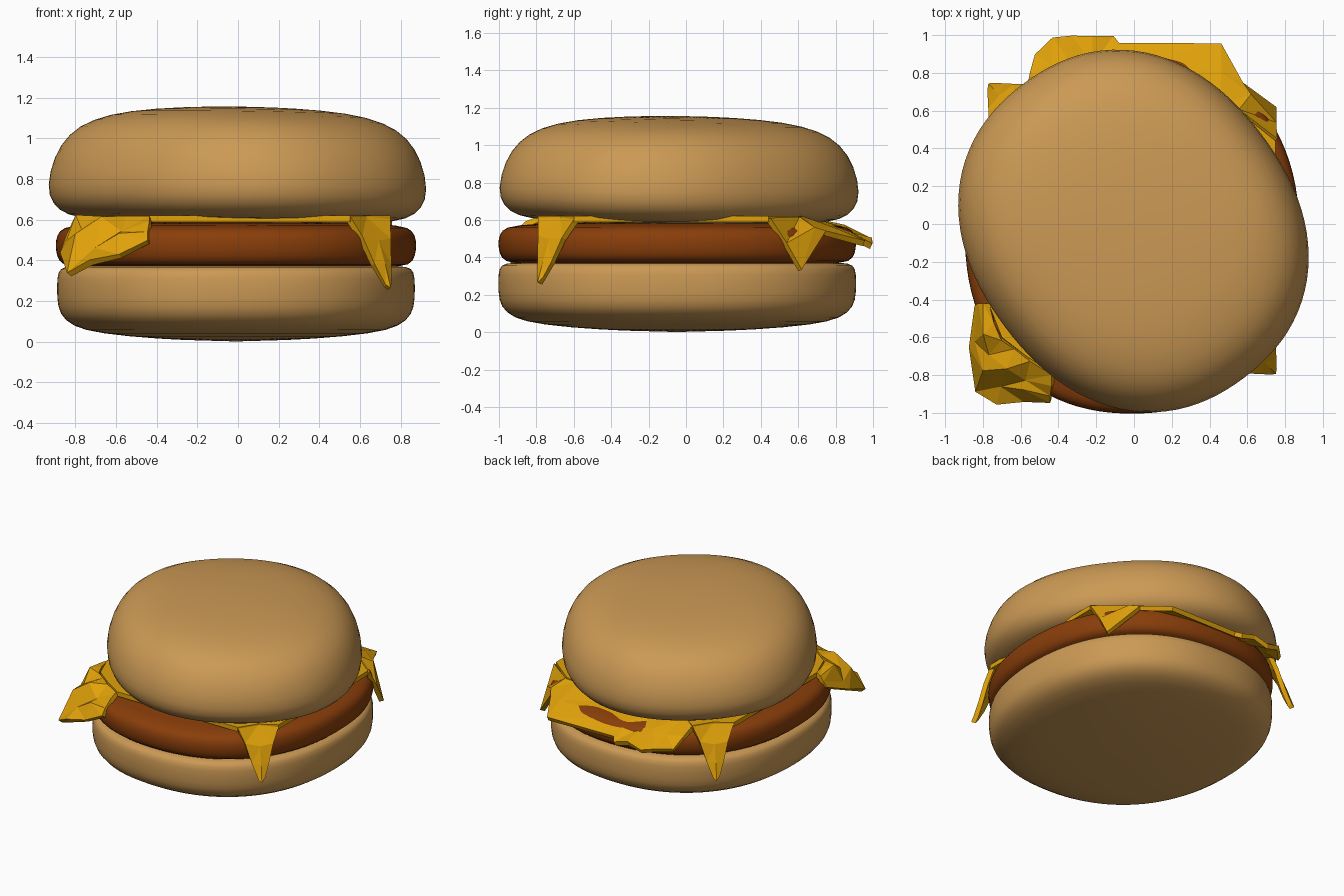
import bpy, bmesh, math
from mathutils import Matrix, Vector

if "Cube" in bpy.data.objects:
    bpy.data.objects.remove(bpy.data.objects["Cube"])


def material(name, rgb):
    m = bpy.data.materials.new(name)
    m.diffuse_color = (*rgb, 1)
    m.use_nodes = True
    m.node_tree.nodes["Principled BSDF"].inputs["Base Color"].default_value = m.diffuse_color
    return m


BUN = material("bun_crust", (0.6, 0.32, 0.09))
MEAT = material("grilled_meat", (0.25, 0.048, 0.003))
CHEESE = material("melted_cheese", (0.75, 0.36, 0.003))


def finish(name, bm, mat):
    bmesh.ops.remove_doubles(bm, verts=bm.verts, dist=0.0005)
    bmesh.ops.recalc_face_normals(bm, faces=bm.faces)
    me = bpy.data.meshes.new(name)
    bm.to_mesh(me)
    bm.free()
    me.materials.append(mat)
    ob = bpy.data.objects.new(name, me)
    bpy.context.collection.objects.link(ob)
    return ob


def oval(name, profile, rx, ry, centre, angle, mat, power=2.24, segs=48):
    """Revolve a (radius fraction, z) profile into a slightly squarish oval."""
    bm = bmesh.new()
    vs = [bm.verts.new((r, 0, z)) for r, z in profile]
    es = [bm.edges.new(p) for p in zip(vs, vs[1:])]
    bmesh.ops.spin(bm, geom=vs + es, cent=(0, 0, 0), axis=(0, 0, 1),
                   angle=math.tau, steps=segs)
    for v in bm.verts:
        r = math.hypot(v.co.x, v.co.y)
        if r > 0.001:
            k = (abs(v.co.x / r) ** power + abs(v.co.y / r) ** power) ** (-1 / power)
            v.co.x *= k
            v.co.y *= k
    bm.transform(Matrix.Translation((*centre, 0)) @ Matrix.Rotation(math.radians(angle), 4, 'Z')
                 @ Matrix.Diagonal((rx, ry, 1, 1)))
    ob = finish(name, bm, mat)
    for p in ob.data.polygons:
        p.use_smooth = True
    sub = ob.modifiers.new("round", 'SUBSURF')
    sub.levels = sub.render_levels = 1
    return ob


# Bottom bun
oval("bottom_bun", [(0, 0), (.43, .012), (.77, .04), (.92, .075), (.99, .135), (1.004, .21),
                    (1.004, .32), (.988, .36), (.935, .375), (.6, .378), (0, .378)],
     .878, .955, (-.01, -.047), 0, BUN)

# Patty
oval("patty", [(0, .36), (.6, .36), (.94, .364), (.988, .395), (1.003, .45), (1.003, .5),
               (.985, .545), (.93, .574), (.6, .588), (0, .59)],
     .885, .955, (-.01, -.047), 0, MEAT)

# Top bun, a skewed oval that leans very slightly
top = oval("top_bun", [(0, .572), (.4, .576), (.75, .59), (.9, .61), (.975, .665), (1.006, .75),
                       (.97, .9), (.895, 1.012), (.775, 1.085), (.58, 1.13), (.3, 1.15), (0, 1.156)],
           .98, .855, (-.003, -.037), -53, BUN)
pivot = Matrix.Translation((0, 0, .75))
top.data.transform(pivot @ Matrix.Rotation(math.radians(-.8), 4, 'X')
                   @ Matrix.Rotation(math.radians(.8), 4, 'Y') @ pivot.inverted())

# Cheese is made of flat-faced patches with thickness
Z = .604


def thicken(ob):
    s = ob.modifiers.new("thickness", 'SOLIDIFY')
    s.thickness, s.offset = .032, 0


def patch(name, rows):
    bm = bmesh.new()
    grid = [[bm.verts.new(p) for p in row] for row in rows]
    for a, b in zip(grid, grid[1:]):
        for i in range(len(a) - 1):
            bm.faces.new((a[i], a[i + 1], b[i + 1], b[i]))
    bmesh.ops.triangulate(bm, faces=bm.faces)
    thicken(finish(name, bm, CHEESE))


# Flat middle of the slice
bm = bmesh.new()
bm.faces.new([bm.verts.new((x, y, Z)) for x, y in [
    (-.43, -.79), (.55, -.79), (.63, -.67), (.75, -.6), (.75, .44), (.55, .6), (.45, .62), (-.43, .64),
    (-.57, .74), (-.65, .62), (-.77, .54), (-.77, -.42), (-.7, -.6), (-.57, -.7)]])
thicken(finish("cheese_slice", bm, CHEESE))


# Two pointed corners hanging down
def hanging_corner(name, cx, cy):
    sx, sy = math.copysign(1, cx), math.copysign(1, cy)
    offsets = [[(0, .2, Z), (.12, .12, Z), (.2, 0, Z)],
               [(0, .13, .5), (.06, .06, .49), (.14, 0, .51)],
               [(0, .07, .37), (.03, .03, .38), (.08, 0, .38)],
               [(0, .025, .29), (0, 0, .26), (.02, 0, .275)]]
    patch(name, [[(cx - sx * a, cy - sy * b, z) for a, b, z in row] for row in offsets])


hanging_corner("cheese_corner_front_right", .742, -.782)
hanging_corner("cheese_corner_back_left", -.762, .732)

# Wide flap sloping out at the back and drooping at the right
patch("cheese_back_flap", [
    [(-.57, .72, Z), (-.43, .64, Z), (-.33, .64, Z), (-.22, .64, Z), (-.11, .63, Z),
     (-.08, .63, Z), (.45, .62, Z), (.55, .6, Z), (.75, .44, Z)],
    [(-.55, .8, .55), (-.43, .84, .54), (-.33, .84, .56), (-.22, .84, .53), (-.11, .83, .55),
     (-.08, .83, .55), (.46, .8, .54), (.61, .68, .55), (.742, .53, .47)],
    [(-.52, .89, .48), (-.43, .98, .49), (-.33, .99, .46), (-.22, .99, .49), (-.11, .99, .46),
     (-.08, .95, .48), (.46, .95, .475), (.57, .74, .53), (.742, .61, .33)]])

# Crumpled flap at the front left
patch("cheese_crumpled_flap", [
    [(-.76, -.42, Z), (-.74, -.53, Z), (-.7, -.61, Z), (-.63, -.66, Z), (-.55, -.72, Z), (-.43, -.79, Z)],
    [(-.79, -.42, .59), (-.79, -.58, .61), (-.76, -.69, .54), (-.67, -.76, .6),
     (-.57, -.82, .53), (-.43, -.85, .58)],
    [(-.81, -.42, .56), (-.83, -.62, .49), (-.79, -.77, .52), (-.7, -.85, .45),
     (-.58, -.87, .52), (-.44, -.9, .53)],
    [(-.83, -.43, .52), (-.86, -.65, .43), (-.83, -.88, .33), (-.72, -.95, .39),
     (-.58, -.93, .42), (-.44, -.935, .49)]])
